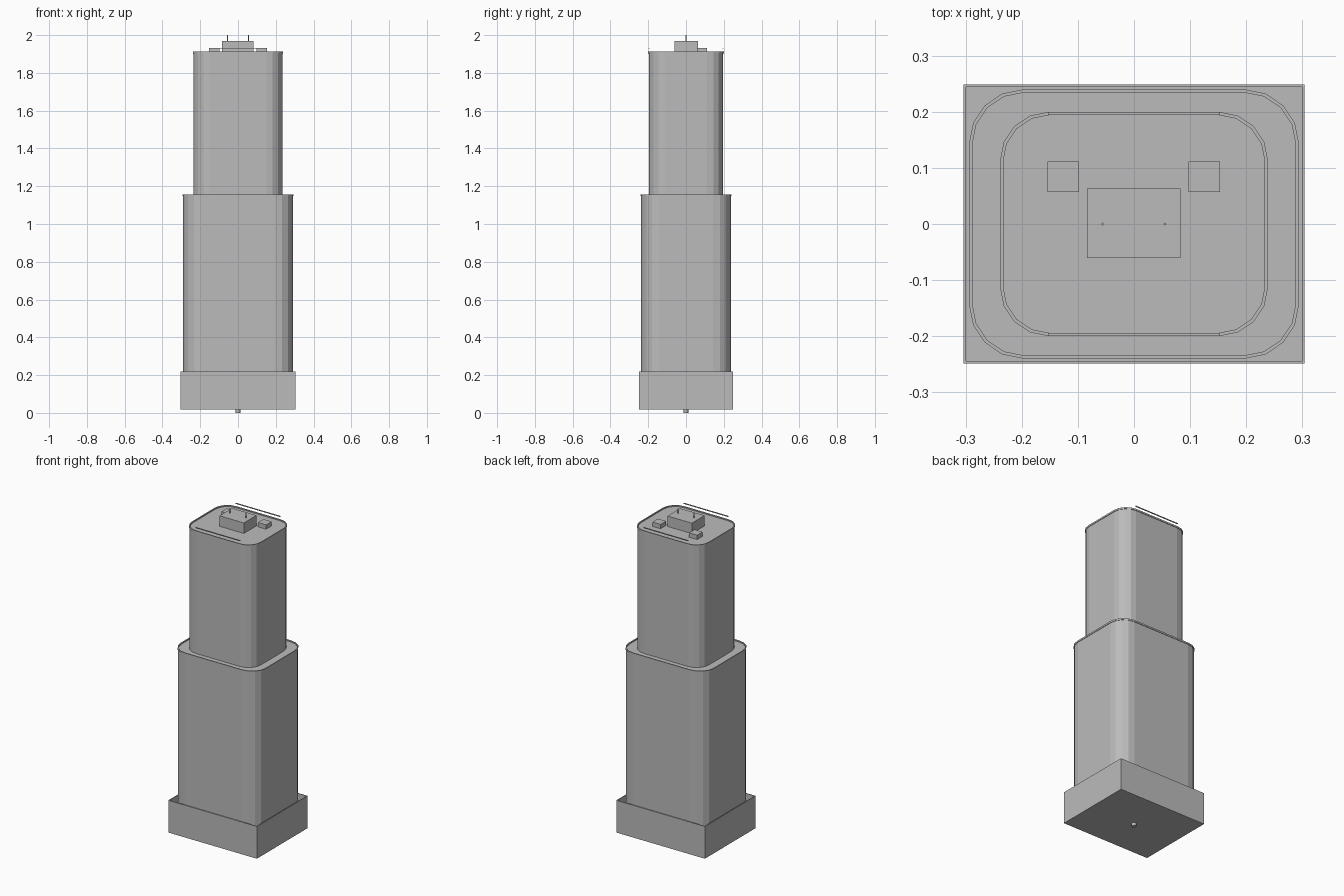
import bpy, bmesh, math

if "Cube" in bpy.data.objects:
    bpy.data.objects.remove(bpy.data.objects["Cube"])

grey = bpy.data.materials.new("concrete_grey")
grey.diffuse_color = (0.5, 0.5, 0.5, 1)
grey.use_nodes = True
grey.node_tree.nodes["Principled BSDF"].inputs["Base Color"].default_value = grey.diffuse_color


def finish(bm, name):
    bmesh.ops.recalc_face_normals(bm, faces=bm.faces[:])
    mesh = bpy.data.meshes.new(name)
    bm.to_mesh(mesh)
    bm.free()
    mesh.materials.append(grey)
    obj = bpy.data.objects.new(name, mesh)
    bpy.context.collection.objects.link(obj)
    return obj


def outline(hx, hy, r, seg=4):
    """Rectangle with rounded corners, counter-clockwise."""
    pts = []
    for i, (sx, sy) in enumerate(((1, 1), (-1, 1), (-1, -1), (1, -1))):
        for k in range(seg + 1):
            a = math.pi / 2 * (i + k / seg)
            pts.append((sx * (hx - r) + r * math.cos(a),
                        sy * (hy - r) + r * math.sin(a)))
    return pts


def prism(name, pts, z0, z1):
    bm = bmesh.new()
    low = [bm.verts.new((x, y, z0)) for x, y in pts]
    top = [bm.verts.new((x, y, z1)) for x, y in pts]
    n = len(pts)
    bm.faces.new(low[::-1])
    bm.faces.new(top)
    for i in range(n):
        j = (i + 1) % n
        bm.faces.new((low[i], low[j], top[j], top[i]))
    return finish(bm, name)


def ring(name, outer, inner, z0, z1):
    """Hollow band between two matching outlines."""
    bm = bmesh.new()
    loops = [[bm.verts.new((x, y, z)) for x, y in pts]
             for pts, z in ((outer, z0), (outer, z1), (inner, z1), (inner, z0))]
    n = len(outer)
    for a in range(4):
        p, q = loops[a], loops[(a + 1) % 4]
        for i in range(n):
            j = (i + 1) % n
            bm.faces.new((p[i], p[j], q[j], q[i]))
    return finish(bm, name)


def rect(x0, x1, y0, y1):
    return [(x0, y0), (x1, y0), (x1, y1), (x0, y1)]


def circle(r, n=12, cx=0, cy=0):
    return [(cx + r * math.cos(2 * math.pi * i / n),
             cy + r * math.sin(2 * math.pi * i / n)) for i in range(n)]


# Square podium with a thin upstand around its roof
prism("podium", rect(-0.304, 0.304, -0.249, 0.249), 0.018, 0.175)
ring("podium_parapet", rect(-0.304, 0.304, -0.249, 0.249),
     rect(-0.299, 0.299, -0.244, 0.244), 0.175, 0.218)

# Short pipe under the podium
ring("drain_pipe", circle(0.013), circle(0.006), 0.0, 0.018)

# Two rounded tower tiers, each with an overhanging roof rim
for name, hx, hy, r, z0, z1 in (("lower_tower", 0.291, 0.237, 0.094, 0.175, 1.15),
                                ("upper_tower", 0.236, 0.197, 0.085, 1.15, 1.905)):
    prism(name, outline(hx, hy, r), z0, z1)
    ring(name + "_rim", outline(hx + 0.003, hy + 0.003, r + 0.003),
         outline(hx - 0.003, hy - 0.003, r - 0.003), z1 - 0.003, z1 + 0.007)

# Rooftop plant room and its two masts
prism("plant_room", rect(-0.084, 0.083, -0.061, 0.063), 1.905, 1.97)
for side, x in (("left", -0.056), ("right", 0.055)):
    prism(side + "_mast", circle(0.0025, 8, x, 0), 1.97, 2.0)

# Small roof units and the thin rails along the long roof edges
for side, x in (("left", -0.126), ("right", 0.125)):
    prism(side + "_roof_unit", rect(x - 0.028, x + 0.028, 0.057, 0.111), 1.905, 1.932)
for side, y in (("front", -0.197), ("back", 0.197)):
    prism(side + "_rail", rect(-0.153, 0.153, y - 0.0025, y + 0.0025), 1.928, 1.933)
